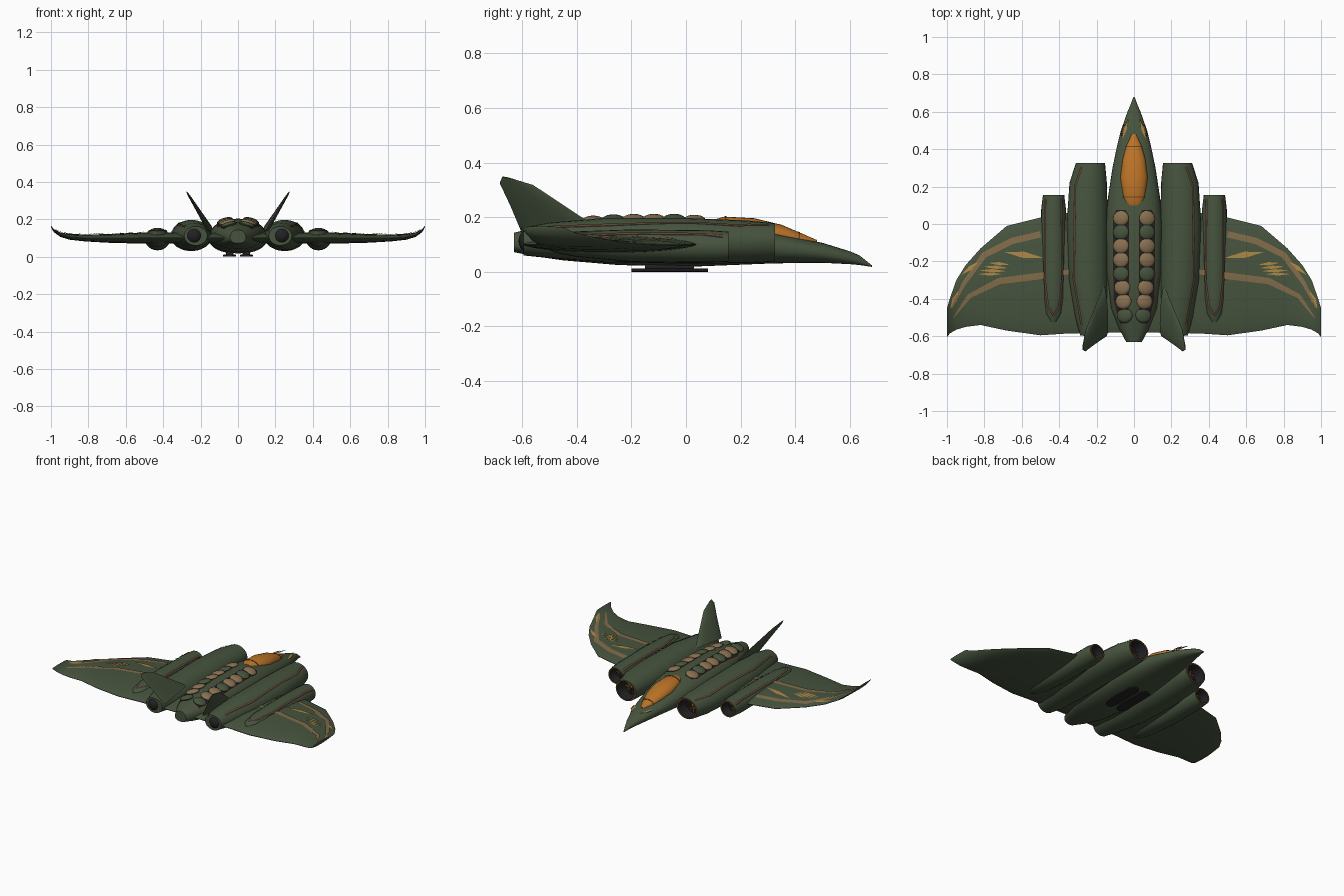
import bpy, bmesh, math
from mathutils import Matrix, Vector

if "Cube" in bpy.data.objects:
    bpy.data.objects.remove(bpy.data.objects["Cube"])

def material(name, *rgb):
    m = bpy.data.materials.new(name)
    m.use_nodes = True
    m.diffuse_color = (*rgb, 1)
    bsdf = next(n for n in m.node_tree.nodes if n.type == 'BSDF_PRINCIPLED')
    bsdf.inputs["Base Color"].default_value = (*rgb, 1)
    return m

GREEN = material("hull green", .062, .088, .048)
TAN = material("stripe tan", .22, .147, .068)
GOLD = material("marking gold", .41, .24, .06)
ORANGE = material("canopy orange", .5, .17, .02)
RUST = material("trim rust", .13, .06, .024)
DARK = material("engine dark", .016, .016, .018)
RIB = material("rib tan", .25, .165, .085)

def finish(name, bm, mats, mirror=True, closed=True):
    if closed:
        bmesh.ops.recalc_face_normals(bm, faces=bm.faces[:])
    mesh = bpy.data.meshes.new(name)
    bm.to_mesh(mesh)
    bm.free()
    ob = bpy.data.objects.new(name, mesh)
    bpy.context.collection.objects.link(ob)
    for m in mats:
        mesh.materials.append(m)
    bpy.ops.object.select_all(action='DESELECT')
    ob.select_set(True)
    bpy.context.view_layer.objects.active = ob
    bpy.ops.object.shade_smooth_by_angle(angle=math.radians(35))
    if mirror:
        ob.modifiers.new("Mirror", 'MIRROR')

def bridge(bm, rings, seg_mats=()):
    n = len(rings[0])
    for i, (a, b) in enumerate(zip(rings, rings[1:])):
        for k in range(n):
            f = bm.faces.new((a[k], a[(k + 1) % n], b[(k + 1) % n], b[k]))
            f.material_index = seg_mats[i] if i < len(seg_mats) else 0
    first = bm.faces.new(rings[0])
    first.material_index = seg_mats[0] if seg_mats else 0
    bm.faces.new(rings[-1])

def loft(name, stations, mats, seg_mats=(), n=24, p=2, mirror=True):
    """Stations are (y, centre x, half width, z bottom, z middle, z top)."""
    bm = bmesh.new()
    rings = []
    for y, cx, hw, zb, zm, zt in stations:
        rings.append([])
        for k in range(n):
            c, s = math.cos(math.tau * k / n), math.sin(math.tau * k / n)
            h = zt - zm if s > 0 else zm - zb
            rings[-1].append(bm.verts.new((cx + hw * math.copysign(abs(c) ** (2 / p), c), y,
                                           zm + h * math.copysign(abs(s) ** (2 / p), s))))
    bridge(bm, rings, seg_mats)
    finish(name, bm, mats, mirror)

def at(stations, v):
    for a, b in zip(stations, stations[1:]):
        if a[0] != b[0] and min(a[0], b[0]) <= v <= max(a[0], b[0]):
            t = (v - a[0]) / (b[0] - a[0])
            return [p + (q - p) * t for p, q in zip(a, b)]

# Fuselage, nose first
BODY = [(.68, 0, .003, .018, .02, .024), (.635, 0, .02, .025, .04, .06), (.6, 0, .035, .028, .05, .075),
        (.5, 0, .07, .033, .07, .106), (.42, 0, .09, .033, .08, .122), (.3, 0, .115, .03, .09, .152),
        (.15, 0, .138, .024, .1, .183), (0, 0, .155, .018, .1, .2), (-.25, 0, .15, .025, .1, .2),
        (-.45, 0, .125, .042, .1, .185), (-.56, 0, .08, .058, .1, .16), (-.63, 0, .042, .072, .1, .143)]
BODY_P = 2.3
loft("fuselage", BODY, [GREEN], n=32, p=BODY_P, mirror=False)

# Engine nacelles: inner tube, rim, then outer skin
INNER = [(.25, .235, .055, .052, .11, .158), (.325, .235, .066, .045, .11, .168),
         (.325, .233, .078, .037, .11, .178), (.22, .245, .1, .032, .11, .188),
         (0, .25, .11, .03, .11, .197), (-.3, .245, .105, .035, .11, .197),
         (-.5, .23, .085, .05, .11, .18), (-.595, .226, .062, .06, .112, .162)]
OUTER = [(.09, .43, .04, .052, .092, .13), (.155, .43, .047, .046, .092, .138),
         (.155, .43, .057, .037, .092, .147), (.08, .43, .066, .034, .092, .152),
         (-.2, .43, .068, .036, .095, .155), (-.4, .43, .06, .055, .1, .148),
         (-.48, .43, .045, .07, .104, .138), (-.525, .43, .015, .09, .107, .12)]
for name, stations in (("inner_nacelle", INNER), ("outer_nacelle", OUTER)):
    loft(name, stations, [GREEN, DARK, RUST], (1, 2))

# Swept wing: (x, leading y, trailing y, z, half thickness)
WING = [(.05, .12, -.58, .1, .03), (.35, .06, -.585, .1, .03), (.5, .035, -.595, .1, .03),
        (.68, -.01, -.57, .098, .024), (.82, -.13, -.54, .1, .018), (.9, -.22, -.55, .106, .015),
        (.95, -.3, -.565, .118, .012), (.985, -.4, -.585, .14, .008), (1, -.45, -.605, .162, .004)]

def wing_z(x, y, side=1):
    w = at(WING, min(max(x, .05), 1))
    s = min(max((w[1] - y) / (w[1] - w[2]), 0), 1)
    return w[3] + side * w[4] * max(4 * s * (1 - s), .01) ** .6

bm = bmesh.new()
rings = []
for x in sorted({w[0] for w in WING} | {.1 * i for i in range(1, 10)}):
    _, lead, trail, _, _ = at(WING, x)
    ys = [lead + (trail - lead) * (1 - math.cos(math.pi * i / 14)) / 2 for i in range(15)]
    rings.append([bm.verts.new((x, y, wing_z(x, y))) for y in ys] +
                 [bm.verts.new((x, y, wing_z(x, y, -1))) for y in reversed(ys)])
bridge(bm, rings)
finish("wing", bm, [GREEN])

# Painted plates that follow the upper surface
def surface(x, y):
    z = wing_z(x, y)
    for st, p in ((BODY, BODY_P), (INNER[2:], 2), (OUTER[2:], 2)):
        s = at(st, y)
        if s and abs(x - s[1]) < s[2]:
            z = max(z, s[4] + (s[5] - s[4]) * (1 - abs((x - s[1]) / s[2]) ** p) ** (1 / p))
    return z

def plate(name, path, mat, lift=.004, height=surface, widen=0, steps=6, cuts=4):
    """Path points are (x, y, half width)."""
    pts = [Vector(a).lerp(Vector(b), i / steps) for a, b in zip(path, path[1:]) for i in range(steps)]
    pts.append(Vector(path[-1]))
    bm = bmesh.new()
    rows = []
    for i, p in enumerate(pts):
        d = pts[min(i + 1, len(pts) - 1)] - pts[max(i - 1, 0)]
        side = Vector((-d.y, d.x)).normalized()
        qs = [p.xy + side * (p.z + widen) * (2 * k / cuts - 1) for k in range(cuts + 1)]
        rows.append([bm.verts.new((q.x, q.y, height(q.x, q.y) + lift)) for q in qs])
    for a, b in zip(rows, rows[1:]):
        for k in range(cuts):
            f = bm.faces.new((a[k], a[k + 1], b[k + 1], b[k]))
            f.normal_update()
            if f.normal.z < 0:
                f.normal_flip()
    finish(name, bm, [mat], closed=False)

plate("leading_stripe", [(.5, -.055, .017), (.65, -.09, .017), (.8, -.165, .016),
                         (.91, -.32, .011), (.975, -.45, .003)], TAN, height=wing_z)
plate("rear_stripe", [(.34, -.255, .012), (.52, -.28, .018), (.72, -.305, .017),
                      (.88, -.385, .012), (.965, -.5, .003)], TAN, height=wing_z)
FLECKS = [(.49, -.18, .69, -.15, .017), (.67, -.217, .77, -.208, .009), (.68, -.235, .8, -.228, .009),
          (.69, -.252, .82, -.248, .009), (.71, -.268, .83, -.268, .008), (.83, -.2, .92, -.27, .011),
          (.94, -.36, .98, -.45, .013)]
for x0, y0, x1, y1, w in FLECKS:
    plate("wing_fleck", [(x0, y0, .001), ((x0 + x1) / 2, (y0 + y1) / 2, w), (x1, y1, .001)],
          GOLD, height=wing_z)
plate("nose_fleck", [(.03, .56, .002), (.046, .51, .009), (.062, .46, .002)], GOLD, .003)
plate("nose_trim", [(.052, .53, .003), (.06, .5, .005), (.068, .47, .003)], RUST, .004)

# Grooved trim along the nacelles
TRIMS = {"inner_trim": [(.28, .305, .003), (.315, .2, .003), (.322, -.3, .003), (.28, -.54, .003)],
         "outer_trim": [(.387, .135, .003), (.383, -.3, .003), (.4, -.44, .003), (.43, -.49, .003),
                        (.46, -.44, .003), (.477, -.3, .003), (.475, .135, .003)]}
for name, path in TRIMS.items():
    plate(name + "_groove", path, DARK, .002, widen=.003)
    plate(name, path, RUST, .004)

# Dorsal troughs with their ribs
TROUGH = [(.07, .075, .025), (.07, .04, .043), (.068, -.4, .042), (.055, -.53, .02)]
plate("trough_rim", TROUGH, RUST, .0015, widen=.003)
plate("trough", TROUGH, DARK, .003)
for i, color in enumerate((RIB, GREEN, RIB, RIB, GREEN, RIB, RIB, GREEN)):
    x, y = .07 - .02 * max(0, (i - 4) / 3), .03 - .074 * i
    bm = bmesh.new()
    bmesh.ops.create_uvsphere(bm, u_segments=14, v_segments=8, radius=1)
    bm.transform(Matrix.Translation((x, y, surface(x, y))) @ Matrix.Rotation(.28, 4, 'Y')
                 @ Matrix.Rotation(-.25, 4, 'Z') @ Matrix.Diagonal((.044, .042, .016, 1)))
    finish("dorsal_rib", bm, [color])

# Canopy and its frames
CANOPY = [(.48, 0, .012, .09, .105, .116), (.42, 0, .04, .1, .118, .142), (.35, 0, .06, .11, .135, .172),
          (.25, 0, .073, .13, .152, .196), (.14, 0, .06, .14, .165, .202), (.1, 0, .042, .15, .17, .19)]
loft("canopy", CANOPY, [ORANGE], mirror=False)
for y in (.415, .145):
    band = [at(CANOPY, y + d) for d in (.003, -.003)]
    loft("canopy_frame", [(b[0], 0, b[2] + .002, *b[3:5], b[5] + .002) for b in band], [RUST], mirror=False)

# Fans inside the intakes
for cx, cz, y, r in ((.235, .107, .262, .052), (.43, .092, .1, .038)):
    bm = bmesh.new()
    hub = Matrix.Translation((cx, y, cz))
    bmesh.ops.create_cone(bm, cap_ends=True, segments=12, radius1=r * .35, radius2=.002, depth=.03,
                          matrix=hub @ Matrix.Rotation(-math.pi / 2, 4, 'X'))
    for k in range(9):
        bmesh.ops.create_cube(bm, size=1, matrix=hub @ Matrix.Rotation(math.tau * k / 9, 4, 'Y')
                              @ Matrix.Translation((r * .6, 0, 0)) @ Matrix.Rotation(.5, 4, 'X')
                              @ Matrix.Diagonal((r * .7, .004, r * .2, 1)))
    finish("intake_fan", bm, [RUST])

# Rear exhausts
bm = bmesh.new()
bmesh.ops.create_uvsphere(bm, u_segments=20, v_segments=12, radius=.046,
                          matrix=Matrix.Translation((.235, -.567, .113)))
finish("exhaust", bm, [DARK])

# Canted tail fins: (leading y, leading z, trailing y, trailing z, half thickness)
bm = bmesh.new()
rings = []
for y0, z0, y1, z1, t in ((-.33, .165, -.6, .14, .017), (-.45, .245, -.642, .24, .011),
                          (-.56, .318, -.682, .325, .006), (-.64, .342, -.672, .348, .003)):
    rings.append([])
    for k in range(12):
        s, z = (1 - math.cos(math.tau * k / 12)) / 2, t * math.sin(math.tau * k / 12)
        h = z0 + (z1 - z0) * s
        rings[-1].append(bm.verts.new((.14 + (h - .13) * .62 + z * .85, y0 + (y1 - y0) * s, h - z * .53)))
bridge(bm, rings)
finish("tail_fin", bm, [GREEN])

# Landing skids and struts
loft("landing_skid", [(y, .045, w, 0, .006, .012) for y, w in
                      ((.08, .016), (.06, .03), (.03, .035), (-.15, .035), (-.18, .03), (-.2, .016))],
     [DARK], p=5)
loft("skid_strut", [(y, .045, .02, .008, .02, .035) for y in (.03, -.15)], [DARK], p=5)
